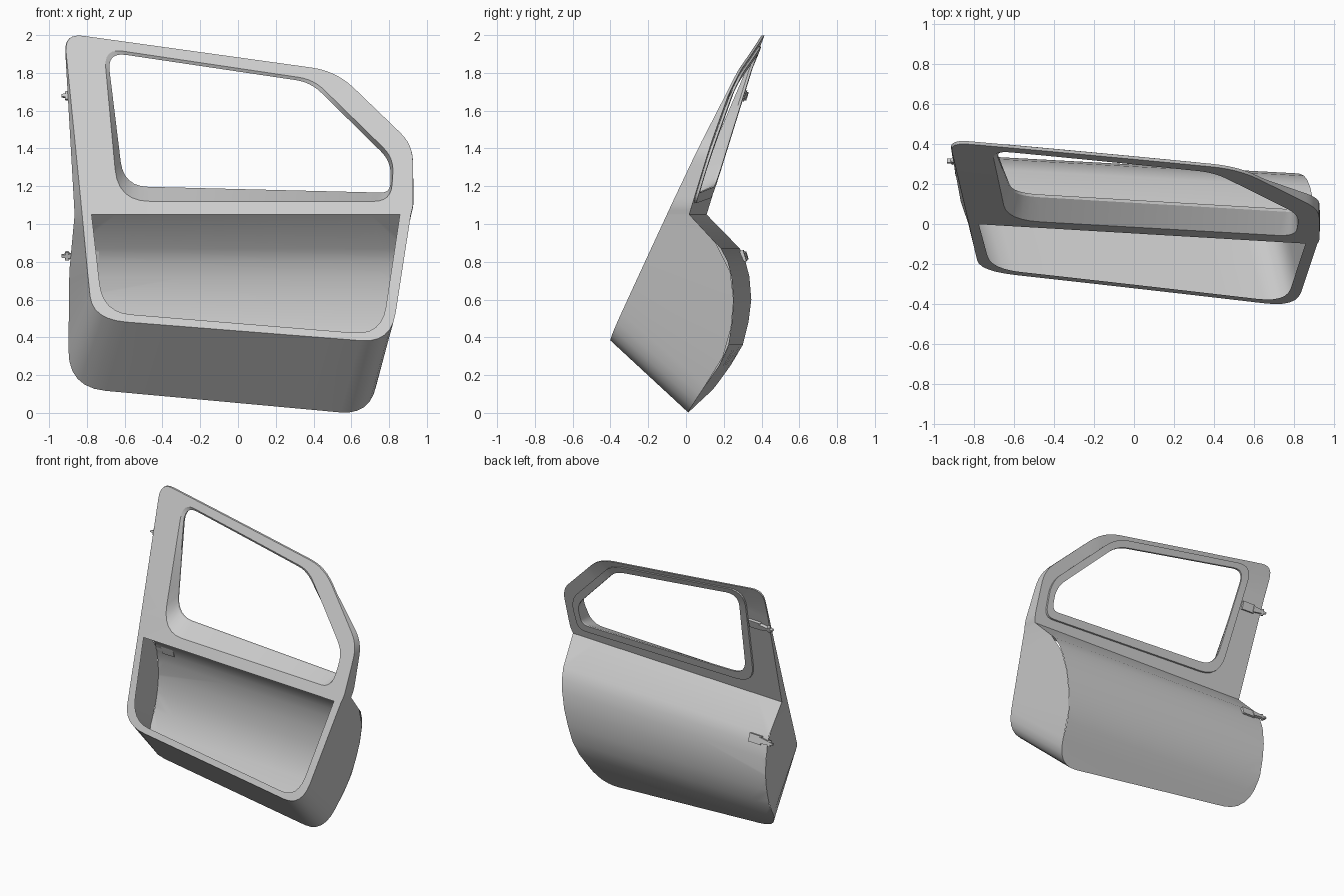
import bpy, bmesh
from mathutils import Vector, Matrix

if "Cube" in bpy.data.objects:
    bpy.data.objects.remove(bpy.data.objects["Cube"])

# Outer skin section: z, y at the left end, y at the right end
SKIN = [(0, .06, 0), (.15, .165, .1), (.25, .235, .17), (.36, .3, .22), (.48, .33, .24),
        (.6, .345, .25), (.72, .335, .24), (.8, .315, .22), (.87, .285, .185), (1.05, .11, .02)]
BELT = 1.05


def inner_y(x, z):
    t = (x + .8) / 1.6
    return (1 - t) * (-.235 + .42 * (z - .49)) + t * (-.4 + .47 * (z - .4))


def outer_y(x, z):
    t = (x + .88) / 1.75
    if z >= BELT:
        return max(.11 - .09 * t + .305 * (z - BELT), inner_y(x, z) + .015)
    for (z0, l0, r0), (z1, l1, r1) in zip(SKIN, SKIN[1:]):
        if z <= z1:
            f = max(0, (z - z0) / (z1 - z0))
            return (1 - t) * (l0 + (l1 - l0) * f) + t * (r0 + (r1 - r0) * f)


def outline(corners, n=6, k=6):
    """Rounded closed outline in x, z; every corner is (x, z, radius)."""
    pts = []
    m = len(corners)
    for i, (x, z, r) in enumerate(corners):
        c = Vector((x, z))
        a = Vector(corners[i - 1][:2]) - c
        b = Vector(corners[(i + 1) % m][:2]) - c
        if r == 0:
            pts.append([c])
            continue
        a = c + a.normalized() * min(r, a.length * .48)
        b = c + b.normalized() * min(r, b.length * .48)
        pts.append([a * (1 - t) ** 2 + c * 2 * t * (1 - t) + b * t * t
                    for t in (j / n for j in range(n + 1))])
    out = []
    for i, arc in enumerate(pts):
        out += arc
        nxt = pts[(i + 1) % m][0]
        out += [arc[-1].lerp(nxt, j / k) for j in range(1, k)]
    return out


def finish(name, bm):
    bmesh.ops.recalc_face_normals(bm, faces=bm.faces)
    me = bpy.data.meshes.new(name)
    bm.to_mesh(me)
    bm.free()
    ob = bpy.data.objects.new(name, me)
    bpy.context.collection.objects.link(ob)
    bpy.ops.object.select_all(action='DESELECT')
    ob.select_set(True)
    bpy.context.view_layer.objects.active = ob
    bpy.ops.object.shade_smooth_by_angle(angle=.5)
    return ob


def sheet(name, loops, depth):
    """Flat outline with holes, sliced by height and pushed onto a surface."""
    bm = bmesh.new()
    for loop in loops:
        vs = [bm.verts.new((p.x, 0, p.y)) for p in loop]
        for a, b in zip(vs, vs[1:] + vs[:1]):
            bm.edges.new((a, b))
    bmesh.ops.triangle_fill(bm, use_beauty=True, edges=bm.edges[:], normal=(0, -1, 0))
    for z in [s[0] for s in SKIN[1:]] + [1.2, 1.4, 1.6, 1.8]:
        bmesh.ops.bisect_plane(bm, geom=bm.verts[:] + bm.edges[:] + bm.faces[:],
                               plane_co=(0, 0, z), plane_no=(0, 0, 1))
    for v in bm.verts:
        v.co.y = depth(v.co.x, v.co.z)
    return finish(name, bm)


def strip(name, loops, closed=True):
    """Skin a series of matching 3D loops."""
    bm = bmesh.new()
    rows = [[bm.verts.new(p) for p in loop] for loop in loops]
    n = len(rows[0])
    for a, b in zip(rows, rows[1:]):
        for i in range(n if closed else n - 1):
            j = (i + 1) % n
            bm.faces.new((a[i], a[j], b[j], b[i]))
    return finish(name, bm)


def on(loop, depth, off=0):
    return [(p.x, depth(p.x, p.y) + off, p.y) for p in loop]


rim = outline([(-.92, 2.01, .1), (.52, 1.81, .13), (.925, 1.42, .09), (.928, 1.1, .04),
               (.915, BELT, 0), (.81, .37, .16), (-.77, .495, .18), (-.797, .75, 0),
               (-.825, BELT, 0)])
back = outline([(-.92, 2.01, .1), (.52, 1.81, .13), (.925, 1.42, .09), (.93, 1.1, .04),
                (.917, BELT, 0), (.7, -.012, .16), (-.9, .135, .2), (-.893, .75, 0),
                (-.865, BELT, 0)])
pocket = outline([(-.775, BELT, 0), (.857, BELT, 0), (.76, .412, .15), (-.715, .533, .15)])
win_in = outline([(-.71, 1.93, .1), (.4, 1.765, .08), (.825, 1.35, .08), (.81, 1.12, .09),
                  (-.635, 1.12, .17)])
win_out = outline([(-.692, 1.91, .1), (.385, 1.75, .08), (.812, 1.33, .08), (.805, 1.165, .05),
                   (-.605, 1.2, .13)])
win_lip = outline([(-.75, 1.955, .13), (.41, 1.795, .1), (.86, 1.36, .1), (.85, 1.11, .07),
                   (-.66, 1.14, .16)])

# Inner frame with window and pocket openings, and the outer skin
sheet("inner_frame", [rim, pocket, win_in], inner_y)
sheet("outer_panel", [back, win_out], outer_y)

# Walls joining the inner and outer sides
strip("edge_wall", [on(rim, inner_y), on(back, outer_y)])
strip("window_reveal", [on(win_in, inner_y), on(win_out, outer_y)])
xs = [-.775 + 1.632 * i / 8 for i in range(9)]
strip("belt_underside", [[(x, inner_y(x, BELT), BELT) for x in xs],
                         [(x, outer_y(x, BELT), BELT) for x in xs]], closed=False)

# Raised seal around the outside of the window
strip("window_seal", [on(win_out, outer_y), on(win_out, outer_y, .014),
                      on(win_lip, outer_y, .014), on(win_lip, outer_y)])


# Hinges: a plate on the outside and a tapering tongue past the rear edge
def hinge(name, z, tilt):
    bm = bmesh.new()
    bmesh.ops.create_cube(bm, size=1, matrix=Matrix.Translation((.09, 0, 0))
                          @ Matrix.Diagonal((.1, .02, .06, 1)))
    tongue = bmesh.ops.create_cube(bm, size=1, matrix=Matrix.Translation((-.005, .004, 0))
                                   @ Matrix.Diagonal((.11, .022, .044, 1)))["verts"]
    for v in tongue:
        if v.co.x < -.03:
            v.co.z *= .3
    bmesh.ops.create_cone(bm, cap_ends=True, segments=12, radius1=.012, radius2=.012,
                          depth=.045, matrix=Matrix.Translation((-.03, .004, 0)))
    ob = finish(name, bm)
    ob.location = (-.875, outer_y(-.85, z) + .008, z)
    ob.rotation_euler = (tilt, 0, -.05)


hinge("upper_hinge", 1.68, -.3)
hinge("lower_hinge", .83, .3)
